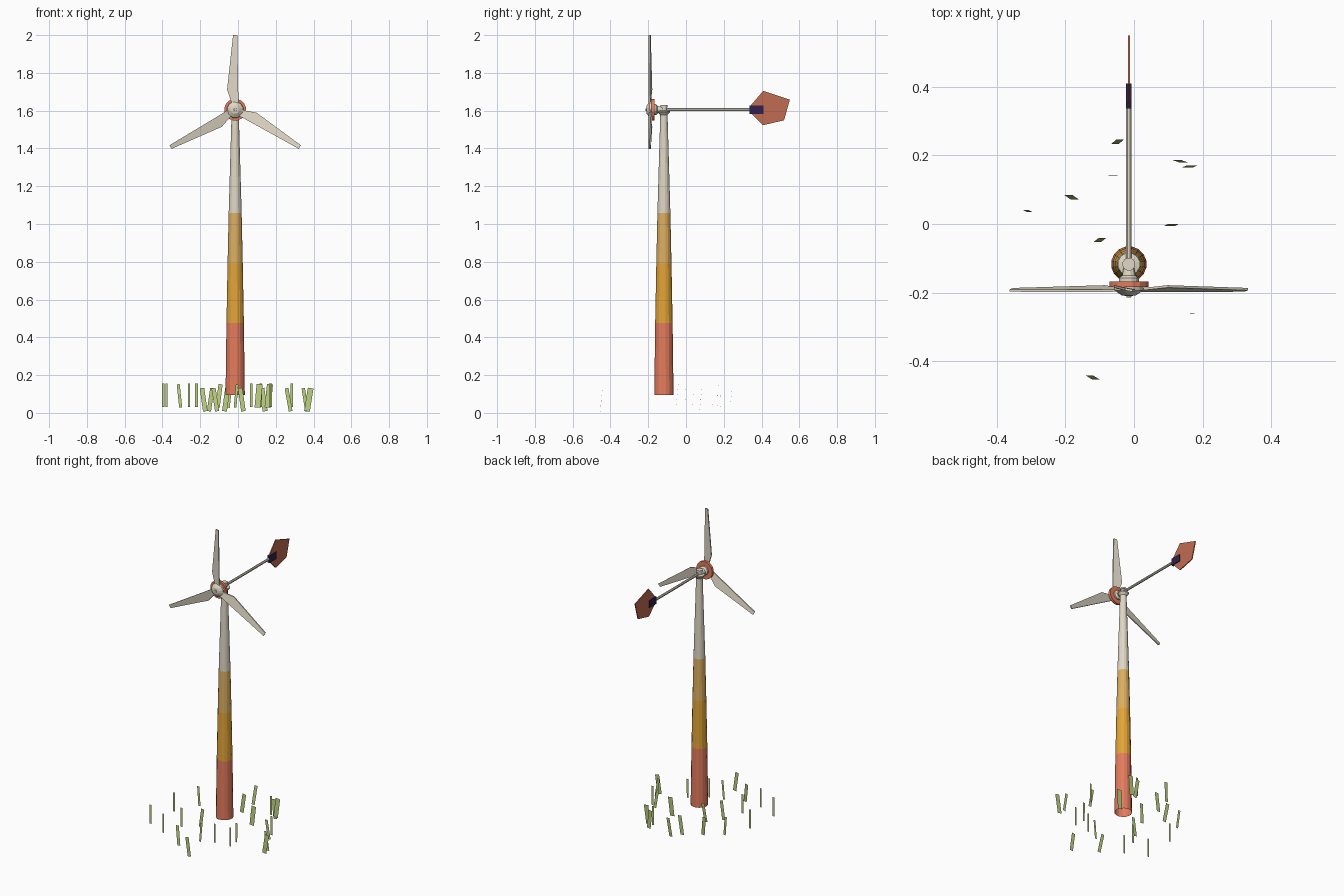
import bpy, bmesh, math
from mathutils import Matrix, Vector

if "Cube" in bpy.data.objects:
    bpy.data.objects.remove(bpy.data.objects["Cube"])

CX, CY, HZ = -0.015, -0.117, 1.605   # tower axis and hub height


def material(name, rgb):
    m = bpy.data.materials.new(name)
    m.diffuse_color = (*rgb, 1)
    m.use_nodes = True
    m.node_tree.nodes["Principled BSDF"].inputs["Base Color"].default_value = m.diffuse_color
    return m


RED = material("coral red", (0.78, 0.20, 0.11))
DARK_RED = material("dull red", (0.53, 0.15, 0.085))
GOLD = material("gold", (0.77, 0.375, 0.04))
SAND = material("pale gold", (0.72, 0.43, 0.12))
CREAM = material("cream", (0.75, 0.69, 0.57))
GREEN = material("grass green", (0.50, 0.63, 0.22))
PURPLE = material("dark purple", (0.03, 0.014, 0.075))


def finish(name, bm, *mats):
    bmesh.ops.recalc_face_normals(bm, faces=bm.faces)
    me = bpy.data.meshes.new(name)
    bm.to_mesh(me)
    bm.free()
    for m in mats:
        me.materials.append(m)
    ob = bpy.data.objects.new(name, me)
    bpy.context.collection.objects.link(ob)
    return ob


def lathe(name, profile, mats, sides=12, axis="z", origin=(CX, CY, 0), caps=(True, True)):
    """Rings of (radius, position) along z or y; one material per ring gap or one for all."""
    bm = bmesh.new()
    rings = []
    for r, t in profile:
        ring = []
        for i in range(sides):
            a = 2 * math.pi * (i + 0.5) / sides
            c, s = r * math.cos(a), r * math.sin(a)
            p = Vector((c, s, t)) if axis == "z" else Vector((c, t, s))
            ring.append(bm.verts.new(p + Vector(origin)))
        rings.append(ring)
    for k in range(len(rings) - 1):
        for i in range(sides):
            j = (i + 1) % sides
            f = bm.faces.new((rings[k][i], rings[k][j], rings[k + 1][j], rings[k + 1][i]))
            f.material_index = min(k, len(mats) - 1)
    for ring, want in zip((rings[0], rings[-1]), caps):
        if want:
            bm.faces.new(ring)
    return finish(name, bm, *mats)


def plate(name, points, offset, mat):
    """Outline given as 3D points, thickened by an offset vector."""
    bm = bmesh.new()
    o = Vector(offset) / 2
    a = [bm.verts.new(Vector(p) - o) for p in points]
    b = [bm.verts.new(Vector(p) + o) for p in points]
    bm.faces.new(a)
    bm.faces.new(b)
    for i in range(len(a)):
        j = (i + 1) % len(a)
        bm.faces.new((a[i], a[j], b[j], b[i]))
    return finish(name, bm, mat)


# Tapered tower with colour bands, open at the foot
lathe("tower", [(0.052, 0.095), (0.047, 0.477), (0.041, 0.79), (0.035, 1.058), (0.019, 1.60)],
      [RED, GOLD, SAND, CREAM], sides=16, caps=(False, True))

# Yaw bearing and cap on the tower top
lathe("yaw_bearing", [(0.018, 1.575), (0.033, 1.592), (0.033, 1.598), (0.016, 1.602)], [CREAM])
lathe("tower_cap", [(0.016, 1.595), (0.016, 1.618), (0.019, 1.618), (0.019, 1.63)], [CREAM])

# Rotor shaft, backing disc and spinner, all along y
HUB = (CX, 0, HZ)
lathe("rotor_shaft", [(0.014, CY), (0.020, -0.150), (0.030, -0.158), (0.030, -0.168)],
      [CREAM], axis="y", origin=HUB)
lathe("hub_disc", [(0.058, -0.168), (0.058, -0.184)], [RED], sides=16, axis="y", origin=HUB)
lathe("spinner", [(0.045, -0.183), (0.043, -0.194), (0.022, -0.208), (0.008, -0.210), (0.007, -0.214)],
      [CREAM], axis="y", origin=HUB)

# Three rotor blades with a wide shoulder near the root
outline = [(-0.018, -0.190, 0.035), (-0.043, -0.182, 0.106), (-0.011, -0.190, 0.395),
           (0.011, -0.194, 0.395), (0.016, -0.195, 0.106), (0.018, -0.194, 0.035)]
for i in range(3):
    ob = plate(f"rotor_blade_{i + 1}", outline, (0, 0.007, 0), CREAM)
    ob.data.transform(Matrix.Translation(HUB) @ Matrix.Rotation(i * math.tau / 3, 4, "Y"))

# Tail boom, clamp and vane
lathe("tail_boom", [(0.0085, CY), (0.0085, 0.36)], [CREAM], sides=8, axis="y", origin=HUB)
plate("vane_clamp", [(CX, 0.337, 1.582), (CX, 0.41, 1.582), (CX, 0.41, 1.628), (CX, 0.337, 1.628)],
      (0.016, 0, 0), PURPLE)
plate("tail_vane", [(CX, 0.340, 1.625), (CX, 0.409, 1.705), (CX, 0.55, 1.658),
                    (CX, 0.519, 1.549), (CX, 0.408, 1.523), (CX, 0.340, 1.59)],
      (0.006, 0, 0), DARK_RED)

# Grass cards: x, y, sideways lean, width, depth drift
grass = [
    (-0.395, -0.34, 0, 0.014, 0), (-0.379, -0.12, 0, 0.012, 0), (-0.26, -0.40, 0, 0.012, 0),
    (-0.31, 0.038, -6, 0.016, 3), (-0.22, -0.27, 0, 0.014, 0), (-0.182, 0.078, -8, 0.024, 6),
    (-0.145, -0.17, 8, 0.022, 0), (-0.12, -0.448, -9, 0.022, 6), (-0.10, -0.047, 7, 0.022, 6),
    (-0.063, 0.142, 8, 0.026, 1), (-0.048, 0.24, 6, 0.022, 6), (0.02, -0.544, -8, 0.024, 0),
    (-0.01, -0.37, 5, 0.014, 0), (0.07, -0.34, 0, 0.012, 0), (0.109, -0.003, 5, 0.032, 3),
    (0.135, 0.183, -8, 0.026, 3), (0.163, 0.168, 6, 0.032, 3), (0.17, -0.26, 0, 0.014, 1),
    (0.268, -0.075, -10, 0.020, 0), (0.285, -0.06, 0, 0.012, 0), (0.355, -0.21, -9, 0.018, 0),
    (0.375, -0.25, 9, 0.030, 0), (0.12, 0.17, 0, 0.014, 0), (0.175, -0.33, 0, 0.012, 0),
]
bm = bmesh.new()
h = 0.062
for x, y, lean, w, drift in grass:
    z = 0.094 if lean == 0 else 0.070 + 0.02 * (abs(lean) < 8)
    m = Matrix.Translation((x, y, z)) @ Matrix.Rotation(math.radians(lean), 4, "Y")
    d = drift / 1000
    corners = [(-w / 2, -d, -h), (w / 2, -d, -h), (w / 2, d, h), (-w / 2, d, h)]
    bm.faces.new([bm.verts.new(m @ Vector(c)) for c in corners])
finish("grass", bm, GREEN)
